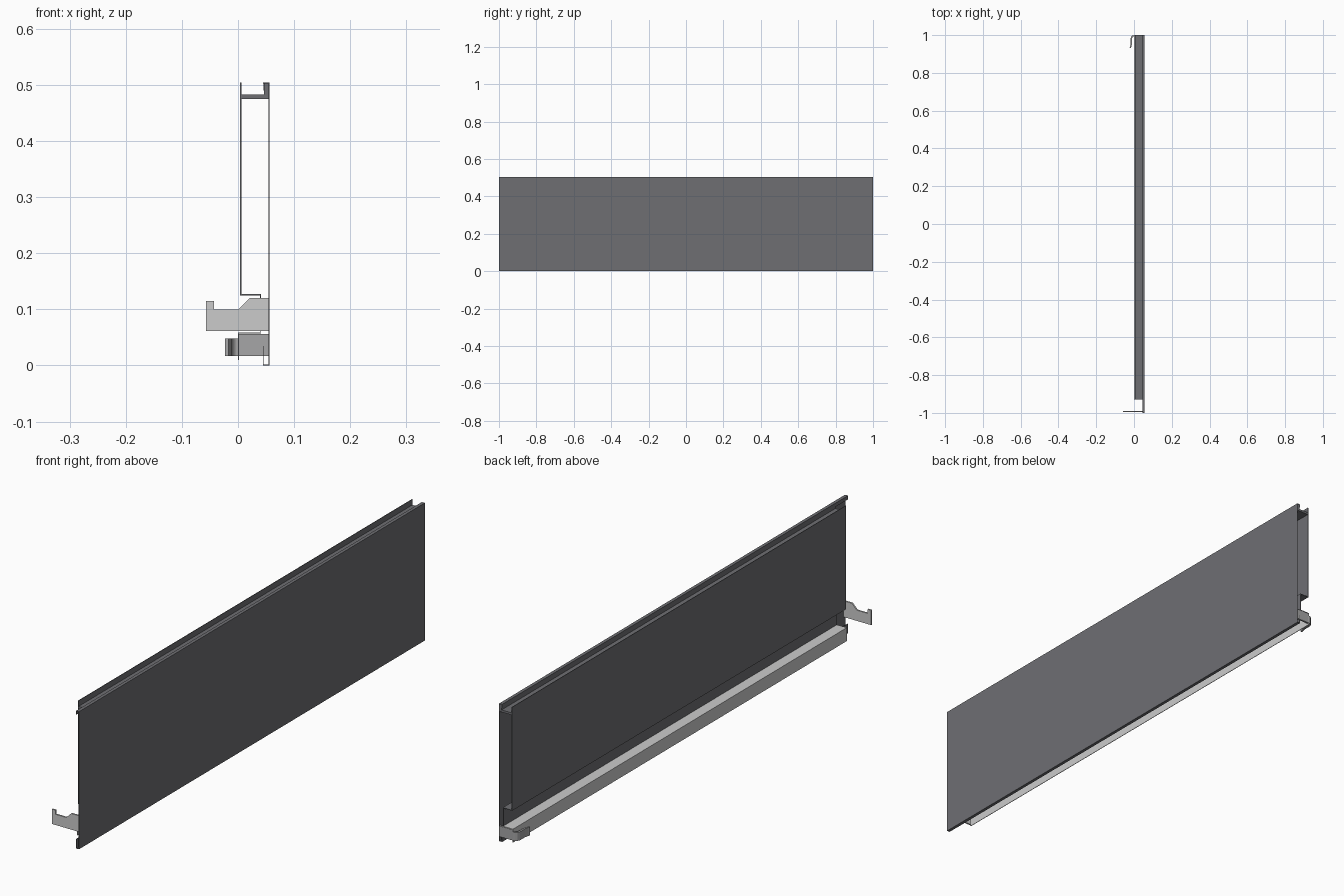
import bpy, bmesh
from mathutils import Vector

if "Cube" in bpy.data.objects:
    bpy.data.objects.remove(bpy.data.objects["Cube"])


def material(name, rgb):
    mat = bpy.data.materials.new(name)
    mat.diffuse_color = (*rgb, 1)
    mat.use_nodes = True
    mat.node_tree.nodes["Principled BSDF"].inputs["Base Color"].default_value = mat.diffuse_color
    return mat


DARK = material("dark_grey", (0.156, 0.158, 0.171))
LIGHT = material("light_grey", (0.58, 0.58, 0.59))
MID = material("mid_grey", (0.38, 0.38, 0.385))


def finish(bm, name, mat):
    bmesh.ops.recalc_face_normals(bm, faces=bm.faces)
    mesh = bpy.data.meshes.new(name)
    bm.to_mesh(mesh)
    bm.free()
    mesh.materials.append(mat)
    ob = bpy.data.objects.new(name, mesh)
    bpy.context.collection.objects.link(ob)
    return ob


def bent_sheet(name, path, sweep, thick, mat):
    """Folded sheet metal: a polyline swept along a vector and thickened."""
    bm = bmesh.new()
    a = [bm.verts.new(p) for p in path]
    b = [bm.verts.new(Vector(p) + Vector(sweep)) for p in path]
    for i in range(len(path) - 1):
        bm.faces.new((a[i], a[i + 1], b[i + 1], b[i]))
    ob = finish(bm, name, mat)
    mod = ob.modifiers.new("thickness", "SOLIDIFY")
    mod.thickness = thick
    mod.offset = 0
    mod.use_even_offset = True
    return ob


def prism(name, outline, sweep, mat):
    """Solid: a closed outline swept along a vector."""
    bm = bmesh.new()
    face = bm.faces.new([bm.verts.new(p) for p in outline])
    ext = bmesh.ops.extrude_face_region(bm, geom=[face], use_keep_orig=True)
    moved = [g for g in ext["geom"] if isinstance(g, bmesh.types.BMVert)]
    bmesh.ops.translate(bm, verts=moved, vec=Vector(sweep))
    return finish(bm, name, mat)


def at_y(points, y):
    return [(x, y, z) for x, z in points]


START, END = -0.93, 1.0      # the inner parts stop short of the front end
INNER = (0, END - START, 0)

# Outer panel with hemmed top and bottom edges
bent_sheet("outer_panel", at_y([(0.045, 0.035), (0.045, 0.001), (0.0555, 0.001),
           (0.0555, 0.503), (0.045, 0.503), (0.045, 0.49)], -1), (0, 2, 0), 0.0015, DARK)

# Inner panel, stepping back to a lip above the rail
bent_sheet("inner_panel", at_y([(0.005, 0.504), (0.005, 0.126), (0.04, 0.126),
           (0.04, 0.06)], START), INNER, 0.002, DARK)

# Floor and edge bar of the open top channel
prism("top_channel_floor", at_y([(0.006, 0.475), (0.055, 0.475), (0.055, 0.483),
      (0.006, 0.483)], START), INNER, DARK)
prism("top_edge_bar", at_y([(0.046, 0.483), (0.055, 0.483), (0.055, 0.502),
      (0.046, 0.502)], START), INNER, DARK)

# Lower rail
bent_sheet("lower_rail", at_y([(0.001, 0.01), (0.001, 0.058), (0.041, 0.058)], START),
           INNER, 0.002, LIGHT)

# Front bracket plate
prism("front_bracket", at_y([(-0.057, 0.061), (0.055, 0.061), (0.055, 0.12),
      (0.021, 0.12), (0.001, 0.10), (-0.043, 0.10), (-0.043, 0.115),
      (-0.057, 0.115)], -0.995), (0, 0.006, 0), LIGHT)

# Rear end plate and curved hook
prism("rear_end_plate", at_y([(0.001, 0.017), (0.055, 0.017), (0.055, 0.056),
      (0.001, 0.056)], 0.993), (0, 0.007, 0), MID)
hook = [(0.002, 0.996), (-0.006, 0.995), (-0.011, 0.991), (-0.014, 0.983),
        (-0.014, 0.955), (-0.017, 0.942), (-0.020, 0.933)]
bent_sheet("rear_hook", [(x, y, 0.017) for x, y in hook], (0, 0, 0.031), 0.007, MID)
